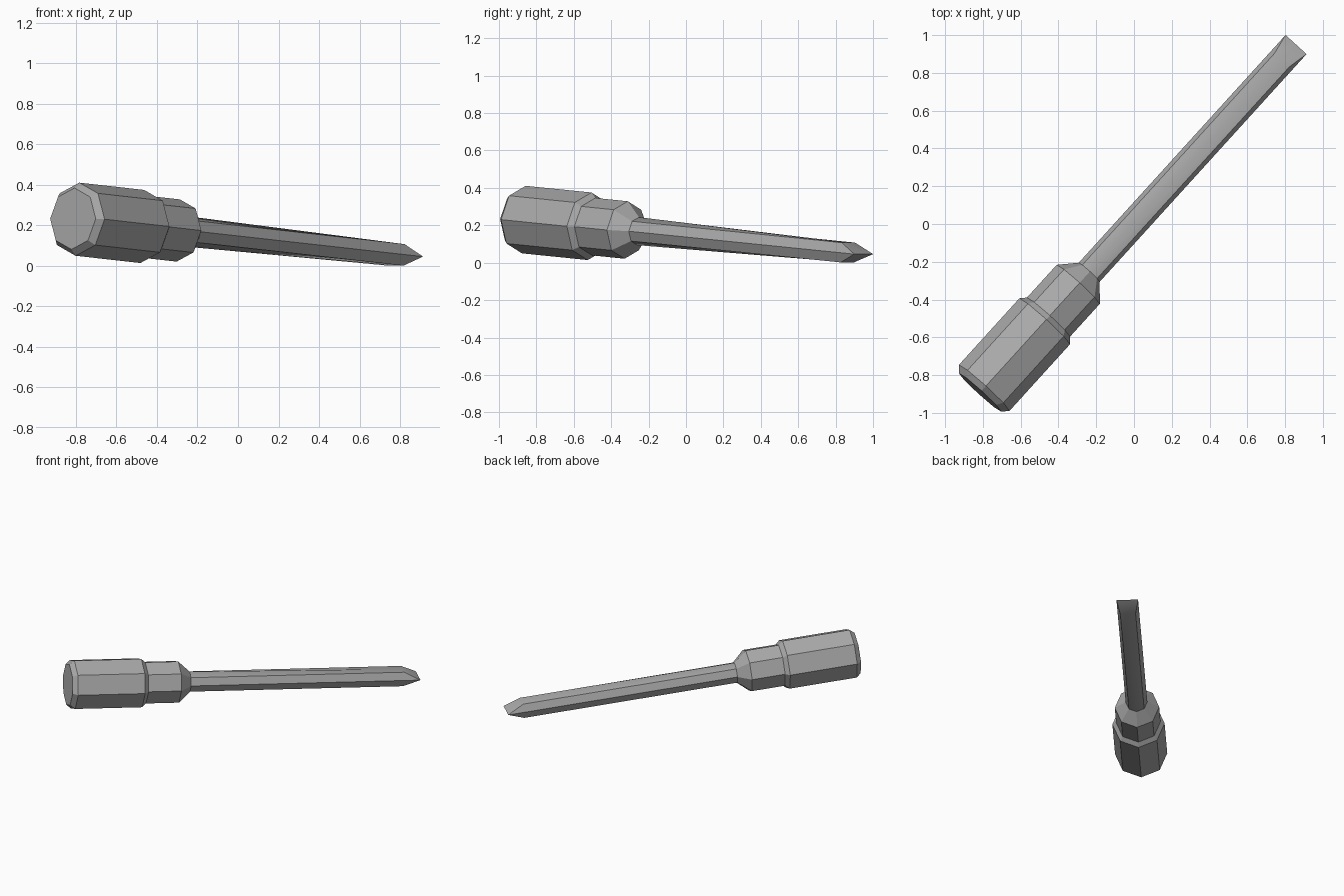
import bpy
import bmesh
from math import sin, cos, pi, radians
from mathutils import Matrix, Vector

cube = bpy.data.objects.get("Cube")
if cube:
    bpy.data.objects.remove(cube, do_unlink=True)

GREY = (0.4, 0.4, 0.4, 1.0)
steel = bpy.data.materials.new("grey")
steel.use_nodes = True
steel.diffuse_color = GREY
steel.node_tree.nodes["Principled BSDF"].inputs["Base Color"].default_value = GREY

# Tool frame: origin at the blade tip, +x along the tool, y sideways
PLACE = (Matrix.Translation((0.858, 0.95, 0.046))
         @ Matrix.Rotation(radians(47.75), 4, 'Z')
         @ Matrix.Rotation(radians(4.3), 4, 'Y'))


def octagon(s, r):
    """Ring of eight points at distance s behind the tip."""
    return [Vector((-s, r * cos(i * pi / 4), r * sin(i * pi / 4))) for i in range(8)]


def loft(name, rings, cap_front):
    bm = bmesh.new()
    loops = [[bm.verts.new(p) for p in ring] for ring in rings]
    for a, b in zip(loops, loops[1:]):
        for i in range(8):
            j = (i + 1) % 8
            bm.faces.new((a[i], a[j], b[j], b[i]))
    bm.faces.new(loops[0])
    if cap_front:
        bm.faces.new(loops[-1])
    bmesh.ops.remove_doubles(bm, verts=bm.verts, dist=0.0005)
    bmesh.ops.recalc_face_normals(bm, faces=bm.faces)
    bm.transform(PLACE)
    mesh = bpy.data.meshes.new(name)
    bm.to_mesh(mesh)
    bm.free()
    mesh.materials.append(steel)
    ob = bpy.data.objects.new(name, mesh)
    bpy.context.collection.objects.link(ob)
    bpy.ops.object.select_all(action='DESELECT')
    ob.select_set(True)
    bpy.context.view_layer.objects.active = ob
    bpy.ops.object.shade_smooth_by_angle(angle=radians(30))
    return ob


# Handle: chamfered butt, thick grip, step, collar and tapered nose
profile = [(2.495, 0.152), (2.462, 0.181), (1.985, 0.181),
           (1.955, 0.154), (1.72, 0.154), (1.632, 0.074)]
loft("handle", [octagon(s, r) for s, r in profile], True)

# Shaft: octagon flattened above and below, then drawn to a flat edge
R = 0.075
neck = octagon(1.64, R)
flat = octagon(0.115, R)
for p in flat:
    p.z = max(-R * sin(pi / 4), min(R * sin(pi / 4), p.z))
edge = [Vector((0, R * round(cos(i * pi / 4)), 0)) for i in range(8)]
loft("shaft_and_blade", [neck, flat, edge], False)
